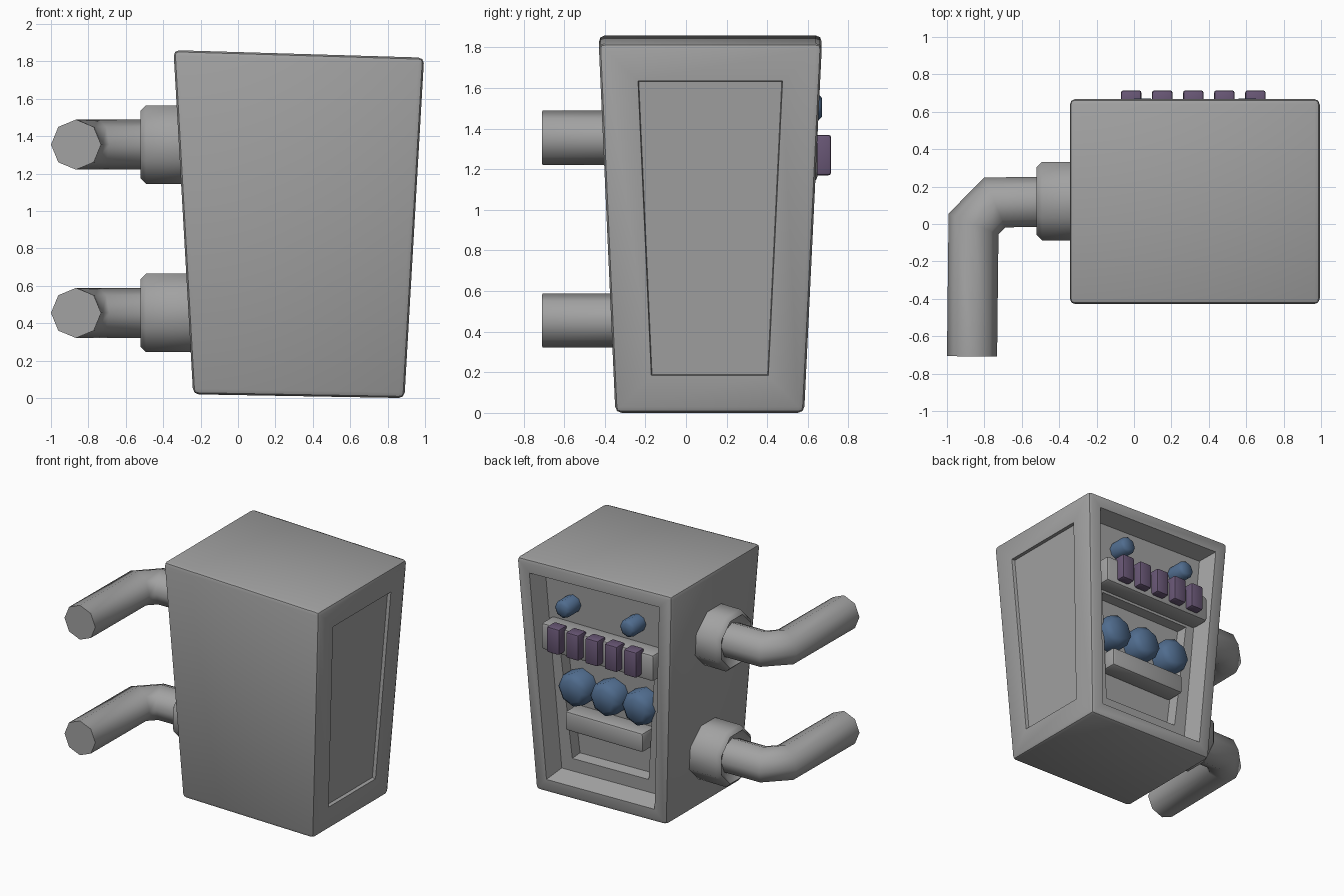
import bpy, bmesh, math
from mathutils import Matrix, Vector

if "Cube" in bpy.data.objects:
    bpy.data.objects.remove(bpy.data.objects["Cube"])


def material(name, rgb):
    m = bpy.data.materials.new(name)
    m.use_nodes = True
    m.diffuse_color = (*rgb, 1)
    m.node_tree.nodes["Principled BSDF"].inputs["Base Color"].default_value = (*rgb, 1)
    return m


GRAY = material("steel gray", (0.36, 0.36, 0.36))
BLUE = material("knob blue", (0.08, 0.15, 0.27))
PURPLE = material("switch purple", (0.14, 0.095, 0.18))


def finish(name, bm, mat, angle=40):
    bmesh.ops.recalc_face_normals(bm, faces=bm.faces)
    mesh = bpy.data.meshes.new(name)
    bm.to_mesh(mesh)
    bm.free()
    mesh.materials.append(mat)
    ob = bpy.data.objects.new(name, mesh)
    bpy.context.collection.objects.link(ob)
    bpy.ops.object.select_all(action="DESELECT")
    ob.select_set(True)
    bpy.context.view_layer.objects.active = ob
    bpy.ops.object.shade_smooth_by_angle(angle=math.radians(angle))
    return ob


def bevel(bm, edges, width, segments=1):
    bmesh.ops.bevel(bm, geom=edges, offset=width, segments=segments,
                    profile=0.5, affect="EDGES")


def block(name, lo, hi, mat, width):
    """Bevelled box between two corners."""
    lo, hi = Vector(lo), Vector(hi)
    bm = bmesh.new()
    bmesh.ops.create_cube(bm, size=1)
    bmesh.ops.scale(bm, vec=hi - lo, verts=bm.verts)
    bmesh.ops.translate(bm, vec=(lo + hi) / 2, verts=bm.verts)
    bevel(bm, bm.edges[:], width, 2)
    return finish(name, bm, mat)


def knob(name, x, z, back, front, radius):
    """Eight-sided knob pointing backwards with a chamfered rim."""
    bm = bmesh.new()
    turn = Matrix.Translation((x, (back + front) / 2, z)) @ Matrix.Rotation(-math.pi / 2, 4, "X")
    bmesh.ops.create_cone(bm, cap_ends=True, segments=8, radius1=radius,
                          radius2=radius, depth=front - back, matrix=turn)
    rim = [e for e in bm.edges if all(v.co.y > front - 0.01 for v in e.verts)]
    bevel(bm, rim, radius * 0.3)
    return finish(name, bm, mat=BLUE, angle=50)


def facing(bm, axis):
    """Largest face looking along an axis."""
    bm.normal_update()
    return max((f for f in bm.faces if f.normal.dot(Vector(axis)) > 0.9),
               key=lambda f: f.calc_area())


def inset(bm, face, thickness, depth=0):
    bmesh.ops.inset_individual(bm, faces=[face], thickness=thickness, depth=depth,
                               use_even_offset=True)


# Housing: tapered box with a slanted lid
bm = bmesh.new()
bmesh.ops.create_cube(bm, size=2)
for v in bm.verts:
    x, y, z = v.co
    top = z > 0
    v.co = ((0.325 + x * 0.67, 0.12 + y * 0.55, 1.84 - x * 0.02) if top else
            (0.325 + x * 0.565, 0.117 + y * 0.465, 0.01 - x * 0.01))
bevel(bm, bm.edges[:], 0.03, 2)

# Side panel, slightly sunken
side = facing(bm, (1, 0, 0))
inset(bm, side, 0.155)
inset(bm, side, 0.004, -0.025)

# Back recess with a deeper bay in its lower half
back = facing(bm, (0, 1, 0))
inset(bm, back, 0.075)
inset(bm, back, 0.045, -0.13)
inset(bm, back, 0.1)
slope = 0.049
for v in back.verts:
    if v.co.z > 1:
        drop = 1.12 - v.co.z
        v.co += Vector((0, drop * slope, drop))
inset(bm, back, 0.012, -0.08)
finish("housing", bm, GRAY)

# Control bars and switches
block("switch_bar", (-0.17, 0.48, 1.14), (0.8, 0.648, 1.35), GRAY, 0.025)
block("lower_bar", (-0.01, 0.39, 0.51), (0.66, 0.55, 0.66), GRAY, 0.02)
for i in range(5):
    x = -0.015 + i * 0.166
    block(f"switch_{i + 1}", (x - 0.055, 0.61, 1.17), (x + 0.055, 0.715, 1.37), PURPLE, 0.014)

# Knobs
for i, x in enumerate((0.05, 0.325, 0.6)):
    knob(f"large_knob_{i + 1}", x, 0.83, 0.4, 0.565, 0.13)
for i, x in enumerate((0.045, 0.605)):
    knob(f"small_knob_{i + 1}", x, 1.505, 0.52, 0.67, 0.068)


def pipe(name, path, radius, z):
    """Eight-sided tube with mitred bends along a flat path."""
    bm = bmesh.new()
    pts = [Vector((x, y, z)) for x, y in path]
    dirs = [(b - a).normalized() for a, b in zip(pts, pts[1:])]
    up = Vector((0, 0, 1))
    rings = []
    for i, p in enumerate(pts):
        d0, d1 = dirs[max(i - 1, 0)], dirs[min(i, len(dirs) - 1)]
        mid = (d0 + d1).normalized()
        across = mid.cross(up) / mid.dot(d1)
        rings.append([bm.verts.new(p + radius * (math.cos(a) * across + math.sin(a) * up))
                      for a in (k * math.pi / 4 for k in range(8))])
    for r, s in zip(rings, rings[1:]):
        for k in range(8):
            n = (k + 1) % 8
            bm.faces.new((r[k], r[n], s[n], s[k]))
    bm.faces.new(rings[0])
    bm.faces.new(rings[-1])
    return finish(name, bm, GRAY, 60)


def collar(name, z, inner):
    """Octagonal nut with a dished outer face."""
    outer = -0.52
    bm = bmesh.new()
    turn = (Matrix.Translation(((inner + outer) / 2, 0.122, z))
            @ Matrix.Rotation(-math.pi / 2, 4, "Y") @ Matrix.Rotation(math.pi / 8, 4, "Z"))
    bmesh.ops.create_cone(bm, cap_ends=True, segments=8, radius1=0.227, radius2=0.227,
                          depth=inner - outer, matrix=turn)
    rim = [e for e in bm.edges if all(v.co.x < outer + 0.01 for v in e.verts)]
    bevel(bm, rim, 0.028)
    cap = facing(bm, (-1, 0, 0))
    inset(bm, cap, 0.035, -0.04)
    return finish(name, bm, GRAY, 50)


# Bent pipes and their collars
path = [(-0.3, 0.122), (-0.745, 0.115), (-0.858, 0), (-0.866, -0.708)]
for label, z, inner in (("upper", 1.355, -0.29), ("lower", 0.455, -0.25)):
    pipe(f"{label}_pipe", path, 0.134, z)
    collar(f"{label}_collar", z, inner)
